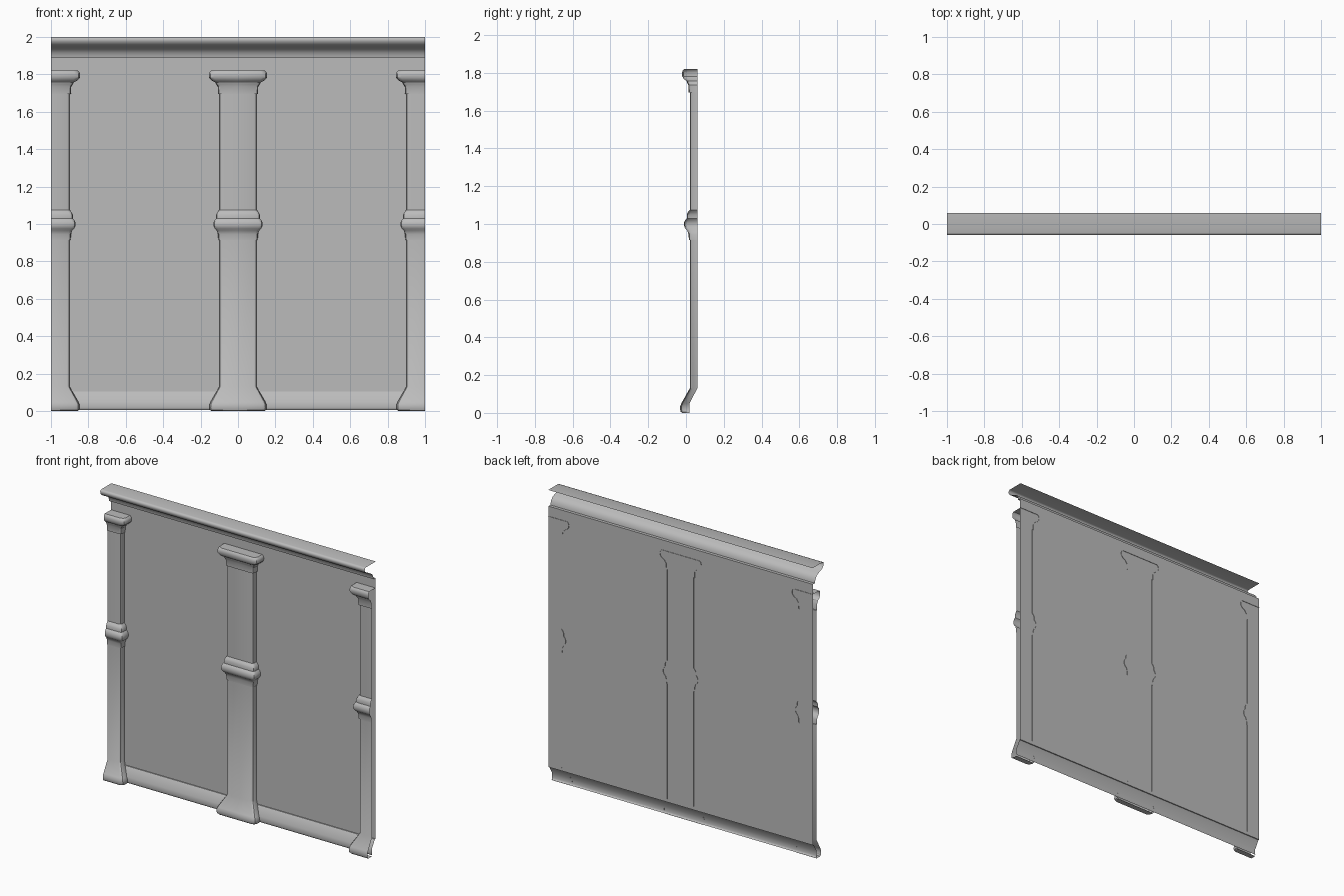
import bpy
import bmesh
import math

cube = bpy.data.objects.get("Cube")
if cube:
    bpy.data.objects.remove(cube)

grey = bpy.data.materials.new("plain_grey")
grey.use_nodes = True
COLOUR = (0.5, 0.5, 0.5, 1)
grey.diffuse_color = COLOUR
grey.node_tree.nodes["Principled BSDF"].inputs["Base Color"].default_value = COLOUR

WALL = 0.057
BACK = 0.06


def finish(name, bm, angle=32):
    bmesh.ops.remove_doubles(bm, verts=bm.verts, dist=0.0004)
    mesh = bpy.data.meshes.new(name)
    bm.to_mesh(mesh)
    bm.free()
    mesh.materials.append(grey)
    obj = bpy.data.objects.new(name, mesh)
    bpy.context.collection.objects.link(obj)
    bpy.ops.object.select_all(action="DESELECT")
    bpy.context.view_layer.objects.active = obj
    obj.select_set(True)
    bpy.ops.object.shade_smooth_by_angle(angle=math.radians(angle))
    return obj


def bridge(bm, rows):
    for a, b in zip(rows, rows[1:]):
        for i in range(len(a) - 1):
            bm.faces.new((a[i], a[i + 1], b[i + 1], b[i]))


def moulding(name, profile):
    """Open sheet: a (y, z) profile, listed bottom to top, run along x."""
    bm = bmesh.new()
    rows = [[bm.verts.new((x, y, z)) for x in (-1, 1)] for y, z in profile]
    bridge(bm, rows)
    finish(name, bm, 45)


# Hollow cornice, flat wall and sloped skirting, all open sheets
moulding("cornice", [
    (WALL, 1.888), (0.036, 1.888), (0.034, 1.9), (0.028, 1.916), (0.016, 1.932),
    (-0.004, 1.943), (-0.03, 1.951), (-0.047, 1.961), (-0.057, 1.974),
    (-0.06, 1.987), (-0.055, 1.997), (-0.046, 2.0), (BACK, 2.0)])
moulding("wall", [(WALL, 0.105), (WALL, 1.888)])
moulding("skirting", [
    (0.025, 0.005), (0.019, 0.01), (0.017, 0.018), (0.017, 0.05), (0.05, 0.105), (WALL, 0.105)])

# Pilaster levels: height, half width, front y, corner chamfer
BASE = [(0, 0.143, -0.021, 0.024), (0.006, 0.15, -0.028, 0.024), (0.016, 0.153, -0.031, 0.024),
        (0.035, 0.152, -0.031, 0.024), (0.05, 0.146, -0.025, 0.023), (0.13, 0.1, 0.02, 0.015)]
BAND = [(0.915, 0.1, 0.02, 0.015), (0.915, 0.105, 0.015, 0.015), (0.945, 0.107, 0.014, 0.015),
        (0.965, 0.114, 0.007, 0.016), (0.975, 0.124, -0.004, 0.017), (0.99, 0.131, -0.01, 0.018),
        (1.008, 0.131, -0.01, 0.018), (1.022, 0.124, -0.004, 0.017), (1.03, 0.117, 0.004, 0.016),
        (1.05, 0.117, 0.004, 0.016), (1.063, 0.11, 0.01, 0.015), (1.075, 0.1, 0.02, 0.015)]
CAPITAL = [(1.695, 0.1, 0.02, 0.015), (1.695, 0.107, 0.013, 0.015), (1.735, 0.108, 0.012, 0.016),
           (1.748, 0.118, 0.006, 0.018), (1.757, 0.122, 0.003, 0.02), (1.768, 0.142, -0.012, 0.024),
           (1.782, 0.154, -0.02, 0.027), (1.8, 0.156, -0.021, 0.028), (1.812, 0.152, -0.018, 0.028),
           (1.82, 0.143, -0.011, 0.026)]


def back_at(z):
    # The back edge follows the skirting near the floor
    return min(BACK, 0.018 + max(0, z - 0.05) * 0.55)


def pilaster(name, centre, sides):
    bm = bmesh.new()
    for side in sides:
        rows = []
        for z, w, f, c in BASE + BAND + CAPITAL:
            section = [(0, f), (w - c, f), (w - c * 0.3, f + c * 0.3), (w, f + c), (w, back_at(z))]
            if side < 0:
                section.reverse()
            rows.append([bm.verts.new((centre + side * x, y, z)) for x, y in section])
        bridge(bm, rows)
        # Close the top and the foot
        for row, flip in ((rows[0], True), (rows[-1], False)):
            end = -1 if side > 0 else 0
            y = row[end].co.y
            ring = row + [bm.verts.new((centre, y, row[0].co.z))]
            bm.faces.new(ring[::-1] if flip else ring)
    finish(name, bm)


pilaster("centre_pilaster", 0, (1, -1))
pilaster("left_half_pilaster", 1, (-1,))
pilaster("right_half_pilaster", -1, (1,))
